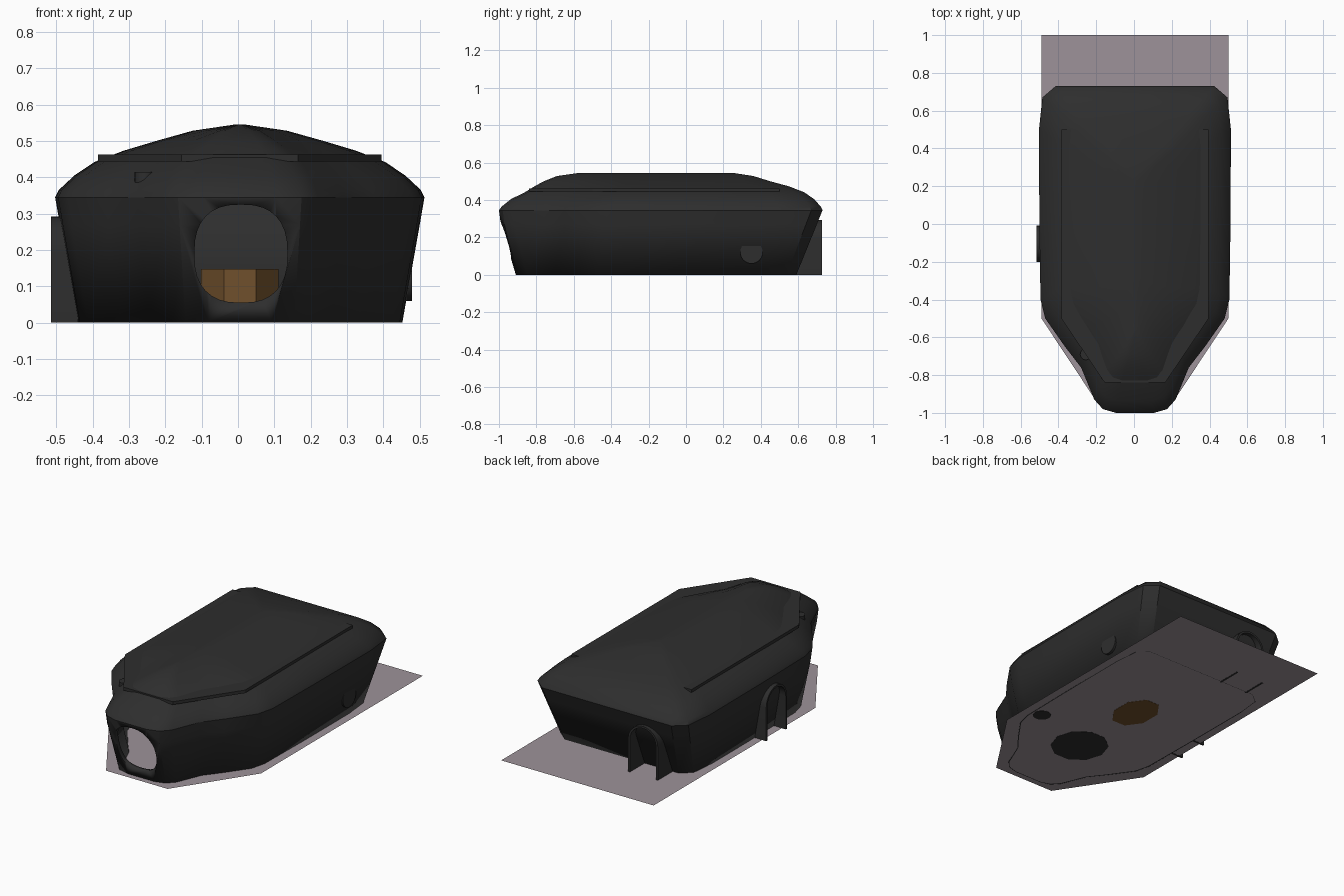
import bpy, bmesh, math
from mathutils import Vector

if "Cube" in bpy.data.objects:
    bpy.data.objects.remove(bpy.data.objects["Cube"])

CX = 0.005  # the housing sits slightly off centre because of the side bracket


def material(name, rgb):
    m = bpy.data.materials.new(name)
    m.diffuse_color = (*rgb, 1)
    m.use_nodes = True
    m.node_tree.nodes["Principled BSDF"].inputs["Base Color"].default_value = m.diffuse_color
    return m


BLACK = material("black_plastic", (0.027, 0.027, 0.027))
CARD = material("base_card", (0.34, 0.29, 0.32))
BROWN = material("bait_brown", (0.16, 0.08, 0.025))


def make(name, verts, faces, mat, angle=30):
    bm = bmesh.new()
    vs = [bm.verts.new(v) for v in verts]
    for f in faces:
        bm.faces.new([vs[i] for i in f])
    bmesh.ops.recalc_face_normals(bm, faces=bm.faces)
    me = bpy.data.meshes.new(name)
    bm.to_mesh(me)
    bm.free()
    ob = bpy.data.objects.new(name, me)
    bpy.context.collection.objects.link(ob)
    me.materials.append(mat)
    bpy.ops.object.select_all(action='DESELECT')
    ob.select_set(True)
    bpy.context.view_layer.objects.active = ob
    bpy.ops.object.shade_smooth_by_angle(angle=math.radians(angle))
    return ob


def loft(name, rings, mat, bottom=True, top=True, angle=30):
    n = len(rings[0])
    faces = [(r * n + i, r * n + (i + 1) % n, (r + 1) * n + (i + 1) % n, (r + 1) * n + i)
             for r in range(len(rings) - 1) for i in range(n)]
    if bottom:
        faces.append(list(range(n)))
    if top:
        faces.append([(len(rings) - 1) * n + i for i in range(n)])
    return make(name, [v for r in rings for v in r], faces, mat, angle)


def prism(name, points, direction, mat, angle=30):
    a = [Vector(p) for p in points]
    return loft(name, [a, [p + Vector(direction) for p in a]], mat, angle=angle)


def mirrored(half):
    return half + [(-x, y) for x, y in reversed(half)]


# Housing shell: one plan outline, scaled ring by ring up to the roof ridge
plan = mirrored([(.10, -1), (.17, -.98), (.215, -.93), (.285, -.76), (.37, -.65), (.475, -.5),
                 (.5, -.4), (.506, 0), (.508, .5), (.49, .67), (.42, .73)])
levels = [(.447, -.91, .59, 0), (.495, -.99, .70, .27), (.508, -1, .73, .345),
          (.498, -.985, .72, .365), (.455, -.935, .685, .405), (.40, -.86, .63, .442),
          (.32, -.81, .55, .473), (.23, -.76, .45, .50), (.13, -.69, .36, .528), (.015, -.57, .25, .545)]
rings = [[(CX + x * w / .508, y0 + (y + 1) / 1.73 * (y1 - y0), z) for x, y in plan]
         for w, y0, y1, z in levels]
housing = loft("housing", rings, BLACK, bottom=False)
solid = housing.modifiers.new("wall", 'SOLIDIFY')
solid.thickness = 0.025
solid.offset = -1

# Rounded entrance hole in the nose
hole = []
for i in range(32):
    c, s = math.cos(i * math.tau / 32), math.sin(i * math.tau / 32)
    hole.append((.008 + .128 * math.copysign(abs(c) ** .8, c), -1.2,
                 .19 + .135 * math.copysign(abs(s) ** .8, s)))
cutter = prism("entrance_cutter", hole, (0, .42, 0), BLACK)
cutter.hide_render = True
cut = housing.modifiers.new("entrance", 'BOOLEAN')
cut.operation = 'DIFFERENCE'
cut.solver = 'EXACT'
cut.object = cutter
bpy.context.view_layer.objects.active = housing
for m in ("wall", "entrance"):
    bpy.ops.object.modifier_apply(modifier=m)
bpy.data.objects.remove(cutter)

# Lid lip that steps out around the roof
lip = mirrored([(.16, -.84), (.39, -.5), (.39, .5)])
prism("lid_lip", [(CX + x, y, .444) for x, y in lip], (0, 0, .018), BLACK)

# Base card under the housing
card = mirrored([(.2, -.945), (.495, -.5), (.495, 1)])
make("base_card", [(CX + x, y, .001) for x, y in card], [range(6)], CARD)


# Round and oval parts
def disc(cx, cy, z, rx, ry, n, turn=0):
    return [(cx + rx * math.cos((i + turn) * math.tau / n),
             cy + ry * math.sin((i + turn) * math.tau / n), z) for i in range(n)]


prism("bait_block", disc(.005, .02, 0, .115, .16, 8, .5), (0, 0, .148), BROWN)
prism("floor_pad", disc(.008, -.46, 0, .16, .165, 10), (0, 0, .008), BLACK)
prism("lock_post", disc(.385, -.335, 0, .05, .05, 20), (0, 0, .38), BLACK)
prism("lid_post", disc(-.255, -.69, .3, .03, .03, 16), (0, 0, .115), BLACK)
pin = [(.40, .35 + .06 * math.cos(i * math.tau / 24), .12 + .06 * math.sin(i * math.tau / 24))
       for i in range(24)]
prism("side_pin", pin, (.079, 0, 0), BLACK)


# Arched brackets on the left side and the back
def arch(r):
    return [(r, 0)] + [(r * math.cos(i * math.pi / 12), .195 + r * math.sin(i * math.pi / 12))
                       for i in range(13)] + [(-r, 0)]


def bracket(name, place, direction):
    loop = arch(.097) + arch(.085)[::-1]
    a = [Vector(place(u, z)) for u, z in loop]
    b = [p + Vector(direction) for p in a]
    n, h = len(a), len(a) // 2
    faces = [(i, (i + 1) % n, n + (i + 1) % n, n + i) for i in range(n)]
    for o in (0, n):
        faces += [(o + i, o + i + 1, o + n - 2 - i, o + n - 1 - i) for i in range(h - 1)]
    make(name, a + b, faces, BLACK)


bracket("side_bracket", lambda u, z: (-.44, -.105 + u, z), (-.075, 0, 0))
bracket("rear_bracket", lambda u, z: (-.23 + u, .58, z), (0, .148, 0))
